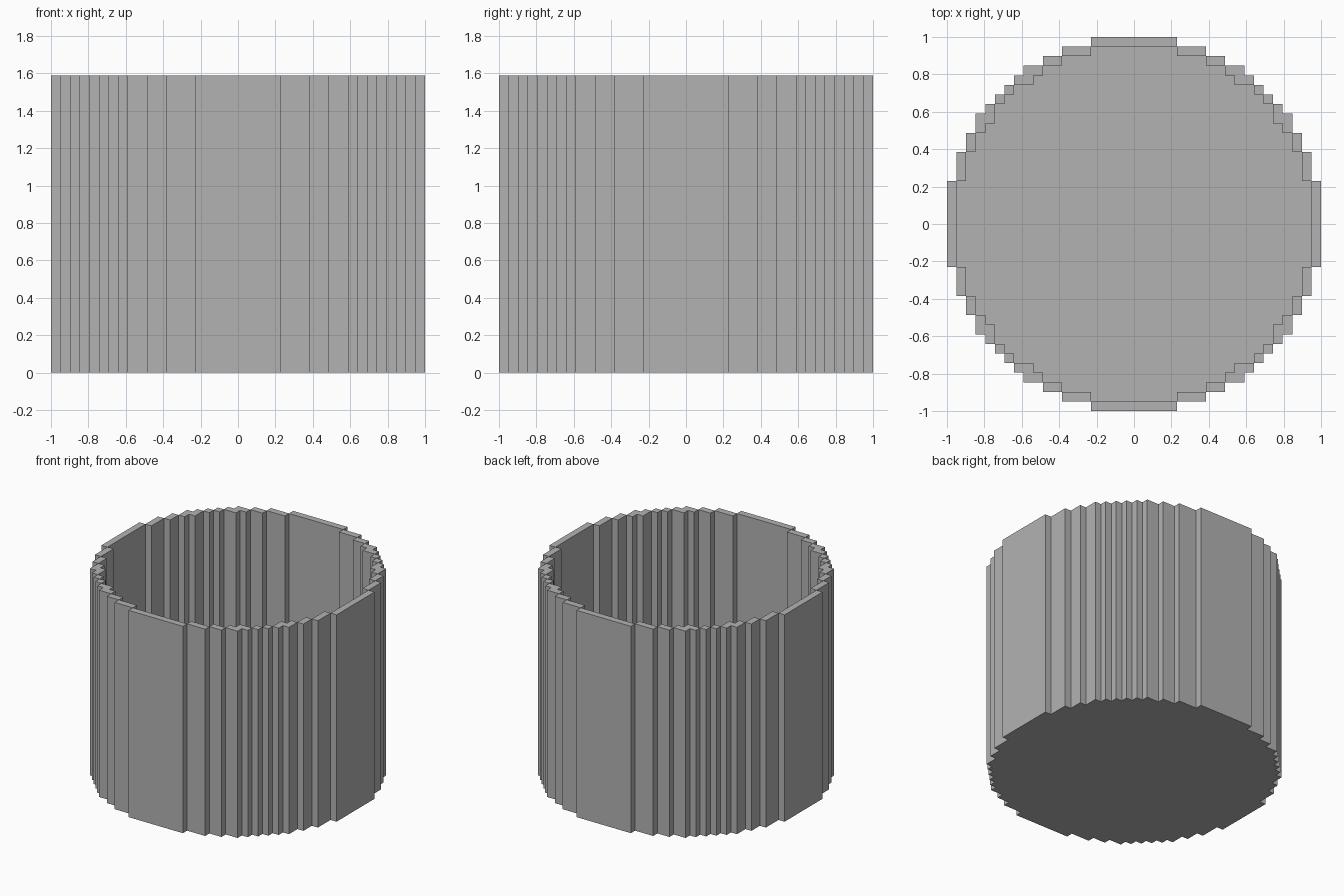
import bpy, bmesh, math

if "Cube" in bpy.data.objects:
    bpy.data.objects.remove(bpy.data.objects["Cube"])

CELL = 2 / 39            # size of one block
OUTER, INNER = 19.5, 18.5  # radii in blocks
HEIGHT, FLOOR = 31, 1    # in blocks
ROWS = range(-math.floor(OUTER), math.floor(OUTER) + 1)


def half_width(row, radius):
    """Half width of one row of a circle made of blocks (0 if outside)."""
    if abs(row) > radius:
        return 0
    return math.floor(math.sqrt(radius ** 2 - row ** 2)) + 0.5


def runs(key):
    """Merge neighbouring rows with the same key into [y0, y1, key] bands."""
    bands = []
    for row in ROWS:
        value = key(row)
        if bands and bands[-1][2] == value:
            bands[-1][1] = row + 0.5
        else:
            bands.append([row - 0.5, row + 0.5, value])
    return bands


def outline(radius):
    """Stepped circle, counter-clockwise."""
    right = []
    for y0, y1, w in runs(lambda r: half_width(r, radius)):
        if w:
            right += [(w, y0), (w, y1)]
    return right + [(-x, y) for x, y in reversed(right)]


bm = bmesh.new()


def ring(points, z):
    return [bm.verts.new((x * CELL, y * CELL, z * CELL)) for x, y in points]


def walls(low, high, inward=False):
    for i in range(len(low)):
        j = (i + 1) % len(low)
        quad = [low[i], low[j], high[j], high[i]]
        bm.faces.new(quad[::-1] if inward else quad)


# Outer wall and underside
bottom = ring(outline(OUTER), 0)
walls(bottom, ring(outline(OUTER), HEIGHT))
bm.faces.new(bottom[::-1])

# Inner wall and floor
floor = ring(outline(INNER), FLOOR)
walls(floor, ring(outline(INNER), HEIGHT), inward=True)
bm.faces.new(floor)

# Rim, in flat bands between the two outlines
for y0, y1, (out, inn) in runs(lambda r: (half_width(r, OUTER), half_width(r, INNER))):
    spans = [(inn, out), (-out, -inn)] if inn else [(-out, out)]
    for x0, x1 in spans:
        bm.faces.new(ring([(x0, y0), (x1, y0), (x1, y1), (x0, y1)], HEIGHT))

bmesh.ops.remove_doubles(bm, verts=bm.verts[:], dist=CELL / 100)

mesh = bpy.data.meshes.new("stepped_cup")
bm.to_mesh(mesh)
bm.free()
cup = bpy.data.objects.new("stepped_cup", mesh)
bpy.context.collection.objects.link(cup)

# Plain grey
grey = bpy.data.materials.new("light_grey")
grey.use_nodes = True
colour = (0.45, 0.45, 0.45, 1)
grey.diffuse_color = colour
grey.node_tree.nodes["Principled BSDF"].inputs["Base Color"].default_value = colour
mesh.materials.append(grey)
